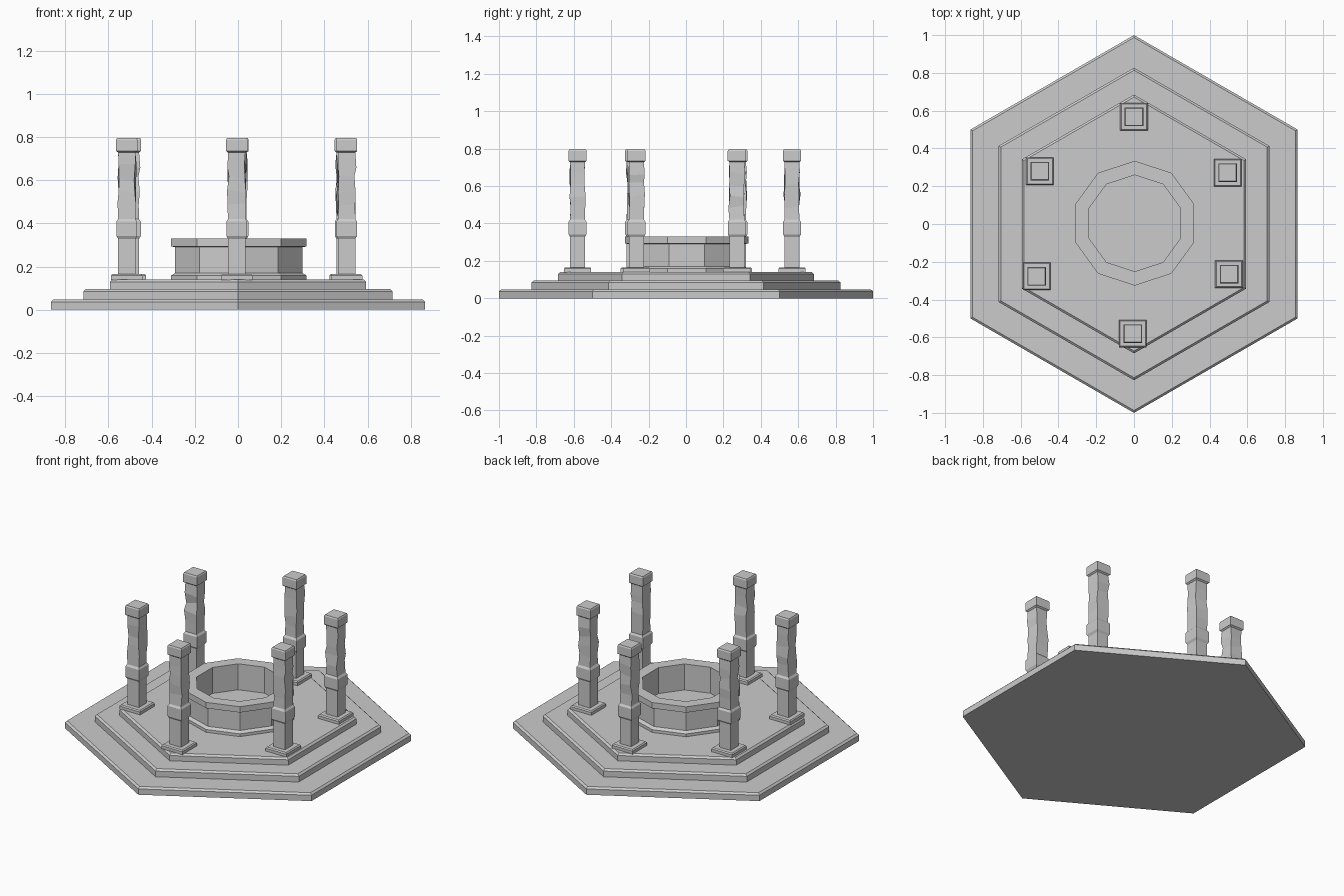
import bpy, bmesh, math, random

if "Cube" in bpy.data.objects:
    bpy.data.objects.remove(bpy.data.objects["Cube"])

random.seed(4)


def loft(name, sides, rings, loc=(0, 0, 0), phase=math.pi / 2, rough=None):
    """Stack of polygon rings (corner radius, z), capped at both ends."""
    bm = bmesh.new()
    loops = []
    for r, z in rings:
        loop = []
        for i in range(sides):
            a = phase + 2 * math.pi * i / sides
            p = [r * math.cos(a), r * math.sin(a), z]
            if rough and rough[0] < z < rough[1]:
                p[0] += random.uniform(-0.005, 0.005)
                p[1] += random.uniform(-0.005, 0.005)
                p[2] += random.uniform(-0.012, 0.012)
            loop.append(bm.verts.new(p))
        loops.append(loop)
    for a, b in zip(loops, loops[1:]):
        for i in range(sides):
            j = (i + 1) % sides
            bm.faces.new((a[i], a[j], b[j], b[i]))
    bm.faces.new(loops[0][::-1])
    bm.faces.new(loops[-1])
    bmesh.ops.recalc_face_normals(bm, faces=bm.faces)
    mesh = bpy.data.meshes.new(name)
    bm.to_mesh(mesh)
    bm.free()
    ob = bpy.data.objects.new(name, mesh)
    ob.location = loc
    bpy.context.collection.objects.link(ob)
    return ob


# Hexagonal steps with a chamfered top edge
for name, r, z0, z1 in (("lower_step", 1.0, 0, 0.048),
                        ("middle_step", 0.827, 0.048, 0.095),
                        ("upper_step", 0.685, 0.095, 0.14)):
    loft(name, 6, [(r, z0), (r, z1 - 0.011), (r - 0.013, z1)])

# Ten-sided basin: foot, wall, overhanging rim, hollow inside
loft("basin", 10, [(0.33, 0.14), (0.33, 0.158), (0.31, 0.17), (0.31, 0.29),
                   (0.33, 0.293), (0.33, 0.33), (0.255, 0.33), (0.255, 0.165)],
     loc=(0.004, 0.004, 0))

# Square pillars: plinth, shaft, collar, weathered upper shaft, cap
profile = [(0.073, 0.138), (0.073, 0.158), (0.067, 0.165), (0.040, 0.165),
           (0.040, 0.328), (0.048, 0.342), (0.048, 0.408), (0.040, 0.42),
           (0.041, 0.49), (0.042, 0.55), (0.039, 0.61), (0.041, 0.67),
           (0.040, 0.728), (0.049, 0.735), (0.049, 0.787), (0.045, 0.795)]
rings = [(h * math.sqrt(2), z) for h, z in profile]
spots = [(0, 0.567), (-0.498, 0.28), (0.496, 0.272),
         (-0.515, -0.277), (0.503, -0.265), (-0.006, -0.58)]
for k, (x, y) in enumerate(spots):
    loft(f"pillar_{k + 1}", 4, rings, (x, y, 0), math.pi / 4, rough=(0.45, 0.70))
